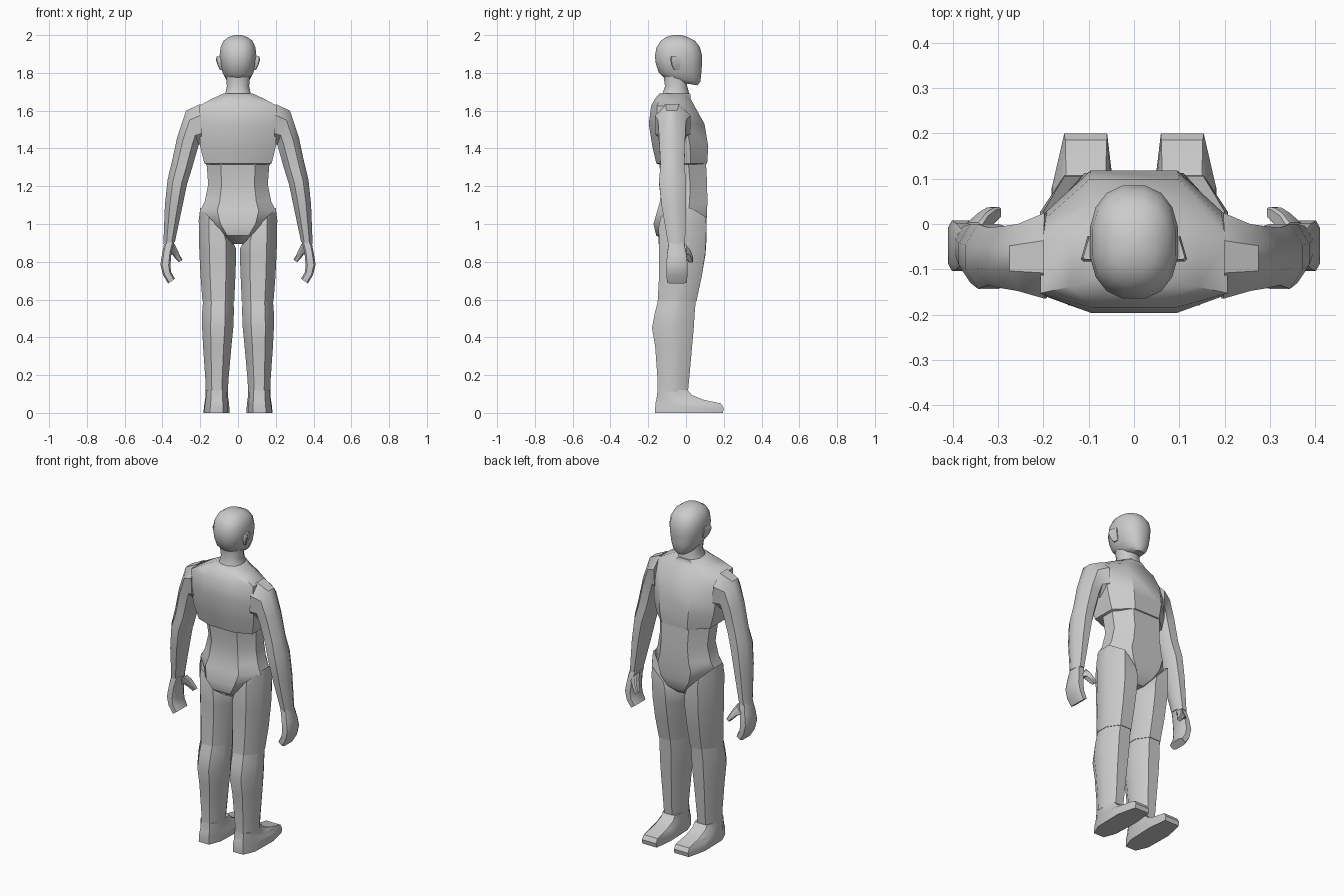
import bpy, bmesh, math


def oct_section(front=0.5, back=0.5, side_f=0.35, side_b=-0.45):
    """Eight-sided section; u runs inner to outer, v runs back to front."""
    return [(front, 1), (1, side_f), (1, side_b), (back, -1),
            (-back, -1), (-1, side_b), (-1, side_f), (-front, 1)]


def round_section(n=16, power=0.85):
    pts = []
    for i in range(n):
        a = 2 * math.pi * (i + 0.5) / n
        c, s = math.cos(a), math.sin(a)
        pts.append((math.copysign(abs(c) ** power, c), math.copysign(abs(s) ** power, s)))
    return pts


def loft(name, rings, section, mirror=False, angle=38):
    """Each ring: inner x, z, outer x, z, back y, front y, optional front tilt."""
    bm = bmesh.new()
    loops = []
    for r in rings:
        xi, zi, xo, zo, yb, yf = r[:6]
        tilt = r[6] if len(r) > 6 else 0
        loops.append([bm.verts.new(((xi + xo) / 2 + u * (xo - xi) / 2,
                                    (yb + yf) / 2 + v * (yf - yb) / 2,
                                    (zi + zo) / 2 + u * (zo - zi) / 2 + v * tilt))
                      for u, v in section])
    n = len(section)
    for a, b in zip(loops, loops[1:]):
        for i in range(n):
            j = (i + 1) % n
            bm.faces.new((a[i], a[j], b[j], b[i]))
    bm.faces.new(loops[0])
    bm.faces.new(loops[-1])
    bmesh.ops.recalc_face_normals(bm, faces=bm.faces)
    me = bpy.data.meshes.new(name)
    bm.to_mesh(me)
    bm.free()
    ob = bpy.data.objects.new(name, me)
    bpy.context.collection.objects.link(ob)
    if mirror:
        ob.modifiers.new("Mirror", 'MIRROR')
    bpy.ops.object.select_all(action='DESELECT')
    ob.select_set(True)
    bpy.context.view_layer.objects.active = ob
    bpy.ops.object.shade_smooth_by_angle(angle=math.radians(angle))
    return ob


def centred(rows):
    """Rows of half width, back y, front y, z, optional tilt."""
    return [(-r[0], r[3], r[0], r[3], r[1], r[2], *r[4:]) for r in rows]


def level(rows):
    """Rows of inner x, outer x, back y, front y, z."""
    return [(r[0], r[4], r[1], r[4], r[2], r[3]) for r in rows]


# Head, face towards +y
loft("head", centred([
    (0.045, -0.105, 0.062, 1.748, -0.014), (0.062, -0.12, 0.078, 1.765, -0.012),
    (0.083, -0.145, 0.083, 1.80), (0.094, -0.162, 0.087, 1.85),
    (0.099, -0.167, 0.087, 1.89), (0.094, -0.158, 0.076, 1.935),
    (0.078, -0.135, 0.05, 1.97), (0.05, -0.105, 0.01, 1.99),
    (0.02, -0.07, -0.025, 2.0)]), round_section(), angle=50)

# Ears, flaring to the back
ear = loft("ears", level([
    (0.075, 0.095, -0.065, -0.035, 1.815), (0.08, 0.108, -0.077, -0.03, 1.84),
    (0.085, 0.117, -0.083, -0.027, 1.87), (0.085, 0.112, -0.078, -0.032, 1.888)]),
    [(-1, 1), (0.1, 1), (1, -0.8), (0.7, -1), (-1, -1)], mirror=True)

# Neck
loft("neck", centred([
    (0.085, -0.135, 0.02, 1.66), (0.068, -0.125, 0.018, 1.695),
    (0.061, -0.113, 0.008, 1.73), (0.065, -0.122, 0.01, 1.79)]),
    round_section(12), angle=50)

# Chest with sloping shoulders
loft("chest", centred([
    (0.168, -0.14, 0.10, 1.315), (0.178, -0.157, 0.112, 1.32),
    (0.2, -0.178, 0.118, 1.41), (0.207, -0.197, 0.098, 1.53),
    (0.207, -0.185, 0.045, 1.625), (0.14, -0.165, 0.025, 1.662),
    (0.075, -0.14, 0.022, 1.692)]), oct_section(0.48, 0.45, 0.35, -0.72))

# Abdomen and pelvis tapering to the crotch
loft("abdomen_and_pelvis", centred([
    (0.168, -0.145, 0.105, 1.34), (0.158, -0.128, 0.112, 1.21),
    (0.176, -0.138, 0.113, 1.12), (0.2, -0.152, 0.112, 1.07),
    (0.168, -0.172, 0.108, 1.0), (0.105, -0.158, 0.095, 0.94),
    (0.04, -0.10, 0.05, 0.895)]), oct_section(0.55, 0.55, 0.25, -0.4))

limb = oct_section(0.45, 0.45, 0.35, -0.4)

# Thighs with a slanted hip seam
loft("thighs", [
    (0.03, 0.91, 0.2, 1.085, -0.135, 0.106), (0.01, 0.87, 0.208, 1.02, -0.145, 0.108),
    (0.01, 0.83, 0.205, 0.86, -0.142, 0.103), (0.014, 0.72, 0.198, 0.72, -0.143, 0.083),
    (0.02, 0.59, 0.188, 0.59, -0.15, 0.055)], limb, mirror=True)

# Shins
loft("shins", level([
    (0.023, 0.185, -0.148, 0.052, 0.595), (0.022, 0.19, -0.165, 0.046, 0.53),
    (0.025, 0.19, -0.18, 0.041, 0.45), (0.035, 0.185, -0.163, 0.032, 0.35),
    (0.05, 0.173, -0.151, 0.017, 0.18), (0.054, 0.171, -0.151, 0.01, 0.11)]),
    limb, mirror=True)

# Feet with low toes
loft("feet", level([
    (0.045, 0.182, -0.163, 0.195, 0.0), (0.046, 0.181, -0.163, 0.2, 0.025),
    (0.047, 0.178, -0.162, 0.185, 0.05), (0.051, 0.174, -0.157, 0.09, 0.07),
    (0.053, 0.172, -0.153, 0.03, 0.095), (0.054, 0.171, -0.151, 0.01, 0.12)]),
    [(0.6, 1), (1, 0.35), (0.95, -0.6), (0.5, -1),
     (-0.5, -1), (-0.9, -0.6), (-1, 0.35), (-0.8, 1)], mirror=True)

# Arms, curving over the shoulder down to the wrist
loft("arms", [
    (0.19, 1.42, 0.2, 1.635, -0.165, 0.025), (0.207, 1.42, 0.275, 1.60, -0.148, 0.0),
    (0.212, 1.405, 0.322, 1.46, -0.142, -0.005), (0.245, 1.29, 0.352, 1.32, -0.135, -0.008),
    (0.27, 1.21, 0.373, 1.235, -0.143, 0.0), (0.293, 1.10, 0.387, 1.10, -0.13, 0.0),
    (0.334, 0.905, 0.395, 0.895, -0.095, -0.005)], limb, mirror=True)

# Hands with cupped fingers
mitten = oct_section(0.65, 0.65, 0.7, -0.7)
loft("hands", [
    (0.336, 0.91, 0.39, 0.905, -0.09, -0.012), (0.352, 0.85, 0.402, 0.84, -0.1, 0.002),
    (0.358, 0.78, 0.411, 0.785, -0.104, 0.008), (0.354, 0.745, 0.397, 0.73, -0.104, 0.008),
    (0.334, 0.71, 0.37, 0.685, -0.1, 0.004)], mitten, mirror=True)

# Thumbs
loft("thumbs", [
    (0.337, 0.895, 0.375, 0.84, -0.05, 0.003), (0.322, 0.865, 0.348, 0.838, -0.02, 0.025),
    (0.305, 0.83, 0.33, 0.815, 0.0, 0.036), (0.294, 0.81, 0.313, 0.797, 0.012, 0.038)],
    mitten, mirror=True)
